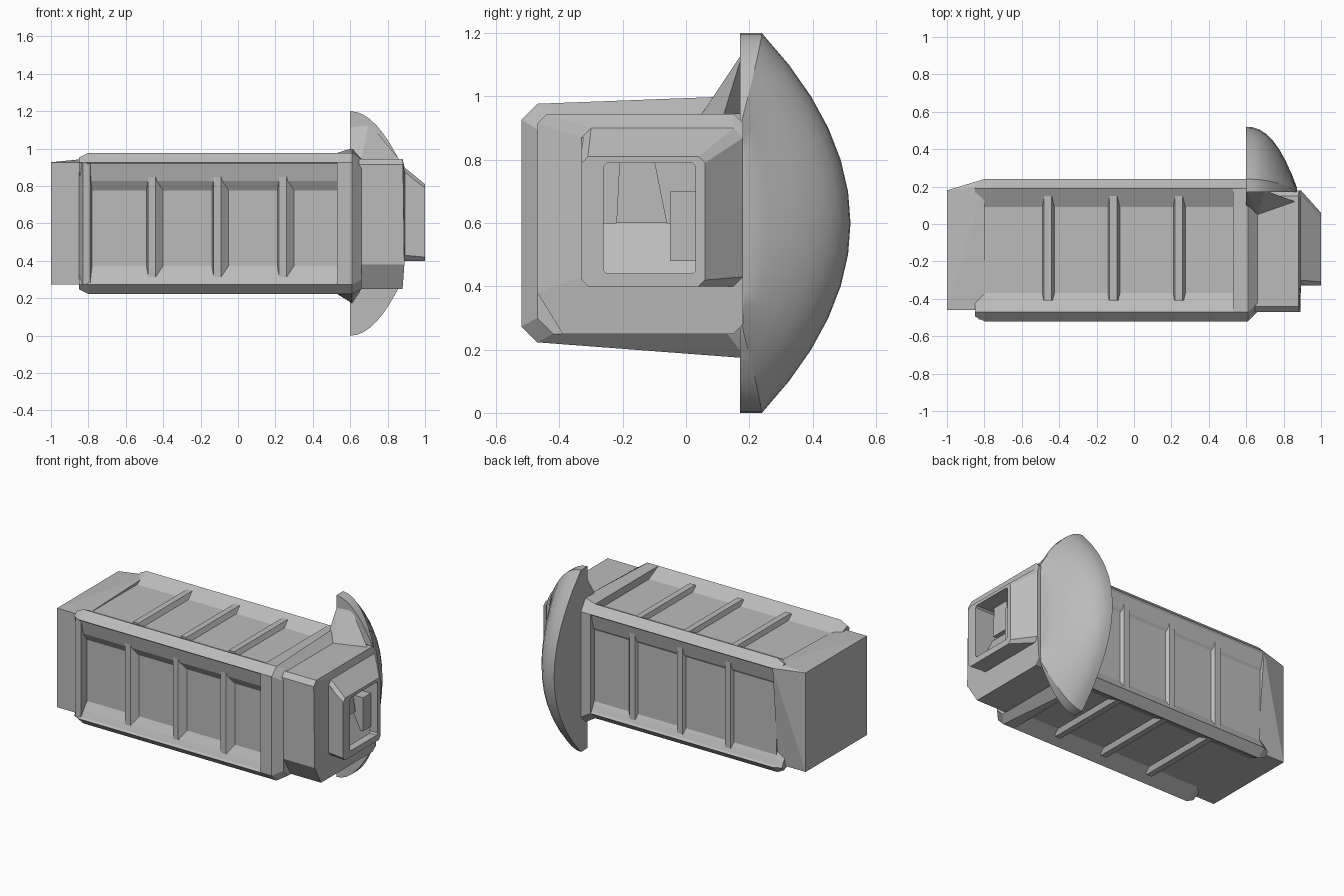
import bpy, bmesh, math

cube = bpy.data.objects.get("Cube")
if cube:
    bpy.data.objects.remove(cube, do_unlink=True)

grey = bpy.data.materials.new("plain_grey")
grey.use_nodes = True
color = (0.5, 0.5, 0.5, 1)
grey.diffuse_color = color
grey.node_tree.nodes["Principled BSDF"].inputs["Base Color"].default_value = color

# Shared measures of the body: middle, half width, half height and edge chamfer
mid_y, mid_z = -0.14, 0.6
half_y, half_z = 0.38, 0.377
chamfer = 0.05
rear, body_rear, collar_start, collar_end = -1, -0.8, 0.53, 0.61
tip = 1


def finish(name, bm, smooth_angle=None):
    bmesh.ops.recalc_face_normals(bm, faces=bm.faces[:])
    mesh = bpy.data.meshes.new(name)
    bm.to_mesh(mesh)
    bm.free()
    mesh.materials.append(grey)
    obj = bpy.data.objects.new(name, mesh)
    bpy.context.collection.objects.link(obj)
    if smooth_angle:
        bpy.ops.object.select_all(action='DESELECT')
        bpy.context.view_layer.objects.active = obj
        obj.select_set(True)
        bpy.ops.object.shade_smooth_by_angle(angle=math.radians(smooth_angle))


def loft(name, rings, smooth_angle=None):
    """Skin a list of equal-length point rings and cap both ends."""
    bm = bmesh.new()
    rows = [[bm.verts.new(point) for point in ring] for ring in rings]
    count = len(rows[0])
    for row, following in zip(rows, rows[1:]):
        for i in range(count):
            j = (i + 1) % count
            bm.faces.new((row[i], row[j], following[j], following[i]))
    bm.faces.new(rows[0])
    bm.faces.new(rows[-1])
    finish(name, bm, smooth_angle)


def hull(name, points):
    """Convex solid around a few points."""
    bm = bmesh.new()
    for point in points:
        bm.verts.new(point)
    bmesh.ops.convex_hull(bm, input=bm.verts[:])
    finish(name, bm)


def corners(xs, ys, zs):
    return [(x, y, z) for x in xs for y in ys for z in zs]


def cut_ring(x, y_range, z_range, cut, bulge=0, flare=0, lean=0):
    """Rectangle with cut corners across the x axis.
    bulge pushes the middle forward, flare spreads the back side, lean draws in the low front corner."""
    (low_y, high_y), (low_z, high_z) = y_range, z_range
    points = [(low_y, low_z + cut + 2 * lean), (low_y + cut + lean, low_z),
              (high_y - cut, low_z - flare), (high_y, low_z + cut - flare),
              (high_y, high_z - cut), (high_y - cut, high_z + flare / 2),
              (low_y + cut, high_z), (low_y, high_z - cut)]
    middle, half = (low_z + high_z) / 2, (high_z - low_z) / 2
    return [(x + bulge * (1 - abs(z - middle) / half), y, z) for y, z in points]


# Panel floors
floor_y, floor_z = half_y - 0.06, half_z - chamfer
panel_ys = (mid_y - floor_y, mid_y + floor_y + 0.02)
panel_zs = (mid_z - floor_z, mid_z + floor_z)
hull("panel_core", corners((body_rear, collar_end), panel_ys, panel_zs))

# Rear block, its upper back corner flaring out to meet the rails
block_ys = (panel_ys[0], panel_ys[1] - 0.02)
top_z, back_y = mid_z + half_z, mid_y + half_y
hull("rear_block", corners((rear, body_rear), block_ys, panel_zs)
     + [(body_rear, back_y, panel_zs[1]), (body_rear, panel_ys[1], top_z - 0.03)])


def rail(name, side_y, side_z):
    """Long edge rail with a cut corner and bands sloping down to the panels."""
    band = 3 * chamfer if side_z > 0 else 2 * chamfer
    profile = [(half_y, half_z - chamfer), (half_y - chamfer, half_z),
               (half_y - 3 * chamfer, floor_z), (floor_y, half_z - band - chamfer),
               (half_y - 0.03, half_z - band), (half_y - 0.01, half_z - chamfer - 0.01)]
    center_y, center_z = half_y - chamfer, half_z - chamfer
    rings = []
    for x, scale in ((body_rear - chamfer, 0.5), (body_rear, 1), (collar_end, 1)):
        rings.append([(x, mid_y + side_y * (center_y + (y - center_y) * scale),
                       mid_z + side_z * (center_z + (z - center_z) * scale)) for y, z in profile])
    loft(name, rings)


for side_y, depth_name in ((-1, "front"), (1, "back")):
    for side_z, height_name in ((-1, "bottom"), (1, "top")):
        rail(f"{depth_name}_{height_name}_rail", side_y, side_z)

# Front rear post
front_y = mid_y - half_y
hull("front_rear_post", corners((body_rear - chamfer, body_rear + 0.02), [panel_ys[0]], panel_zs)
     + corners((body_rear - 0.03, body_rear + 0.01), [front_y + 0.01], panel_zs))

# Ribs dividing the panels, with a steep rear wall and a slope toward the front end
long_z = (panel_zs[0], panel_zs[1] - chamfer)
long_y = (panel_ys[0] + chamfer, panel_ys[1] - chamfer)
places = {
    "front": (lambda x, rise, t: (x, panel_ys[0] - rise, t), 0.035, long_z),
    "back": (lambda x, rise, t: (x, panel_ys[1] + rise, t), 0.02, long_z),
    "top": (lambda x, rise, t: (x, t, panel_zs[1] + rise), 0.03, long_y),
    "bottom": (lambda x, rise, t: (x, t, panel_zs[0] - rise), 0.03, long_y),
}
for side, (place, height, span) in places.items():
    for number, x in enumerate((-0.46, -0.11, 0.24)):
        slope = 0.04 if side == "front" else 0.015
        section = [(x - 0.03, 0), (x - 0.02, height), (x + 0.02, height), (x + 0.02 + slope, 0)]
        hull(f"{side}_rib_{number}", [place(px, rise, t) for px, rise in section for t in span])

# Collar around the body, flaring toward the shield
full_ys, full_zs = (front_y, back_y), (mid_z - half_z, top_z)
head_ys, head_zs = (-0.47, 0.18), (0.25, 0.945)
loft("collar", [
    cut_ring(collar_start, full_ys, full_zs, chamfer),
    cut_ring(collar_end, full_ys, full_zs, chamfer, flare=chamfer),
    cut_ring(collar_end + chamfer, head_ys, head_zs, chamfer),
])

# Head with a protruding hollow snout
snout_ys, snout_zs = (-0.33, 0.06), (0.4, 0.81)
hole_ys, hole_zs = (-0.26, 0.03), (0.44, 0.79)
loft("head_and_snout", [
    cut_ring(collar_end, head_ys, head_zs, 0.03, lean=chamfer),
    cut_ring(0.88, head_ys, head_zs, 0.03, bulge=0.025, lean=chamfer),
    cut_ring(0.89, (snout_ys[0], head_ys[1]), (snout_zs[0], 0.9), 0.03, bulge=0.02),
    cut_ring(tip, snout_ys, snout_zs, 0.02),
    cut_ring(tip, hole_ys, hole_zs, 0.01),
    cut_ring(0.82, hole_ys, hole_zs, 0.01),
])

# Small pieces around and inside the snout opening
hull("snout_brow_tooth", corners([0.9], (snout_ys[0], hole_ys[0]), (0.8, 0.87))
     + corners([tip - 0.02], (snout_ys[0], hole_ys[0]), [0.8]))
hull("snout_shelf", corners((0.8, 0.87), hole_ys, (0.43, mid_z)) + corners([0.95], hole_ys, [0.44]))
hull("snout_strut", corners((0.8, 0.9), (-0.22, -0.06), [mid_z]) + corners((0.8, 0.9), (-0.21, -0.1), [0.8]))
hull("snout_wedge", corners((0.8, 0.95), (-chamfer, 0.04), (0.48, 0.7)))

# Domed half-round shield on the back side of the head
shield_back, shield_y, rim_width, shield_bulge = 0.6, 0.17, 0.07, 0.28
turns = [1 - step / 6 for step in range(13)]
rim = [(0, 1)] + [(rim_width + shield_bulge * (1 - turn ** 2), turn) for turn in turns] + [(0, -1)]
rings = []
for step in range(9):
    u = min(step / 8, 0.97)
    spread, tall = 1 - u ** 2.3, mid_z * (1 - u ** 2 / 2)
    rings.append([(shield_back + shield_bulge * u, shield_y + y * spread, mid_z + z * tall)
                  for y, z in rim])
loft("shield", rings, 30)

# Web joining the top of the shield to the collar and head
hull("shield_web", [(shield_back, 0.1, 1), (shield_back, 0.18, 1.13), (0.7, 0.18, 1.14),
                    (0.86, 0.12, head_zs[1]), (0.66, 0.05, head_zs[1]), (shield_back, 0.2, head_zs[1])])
